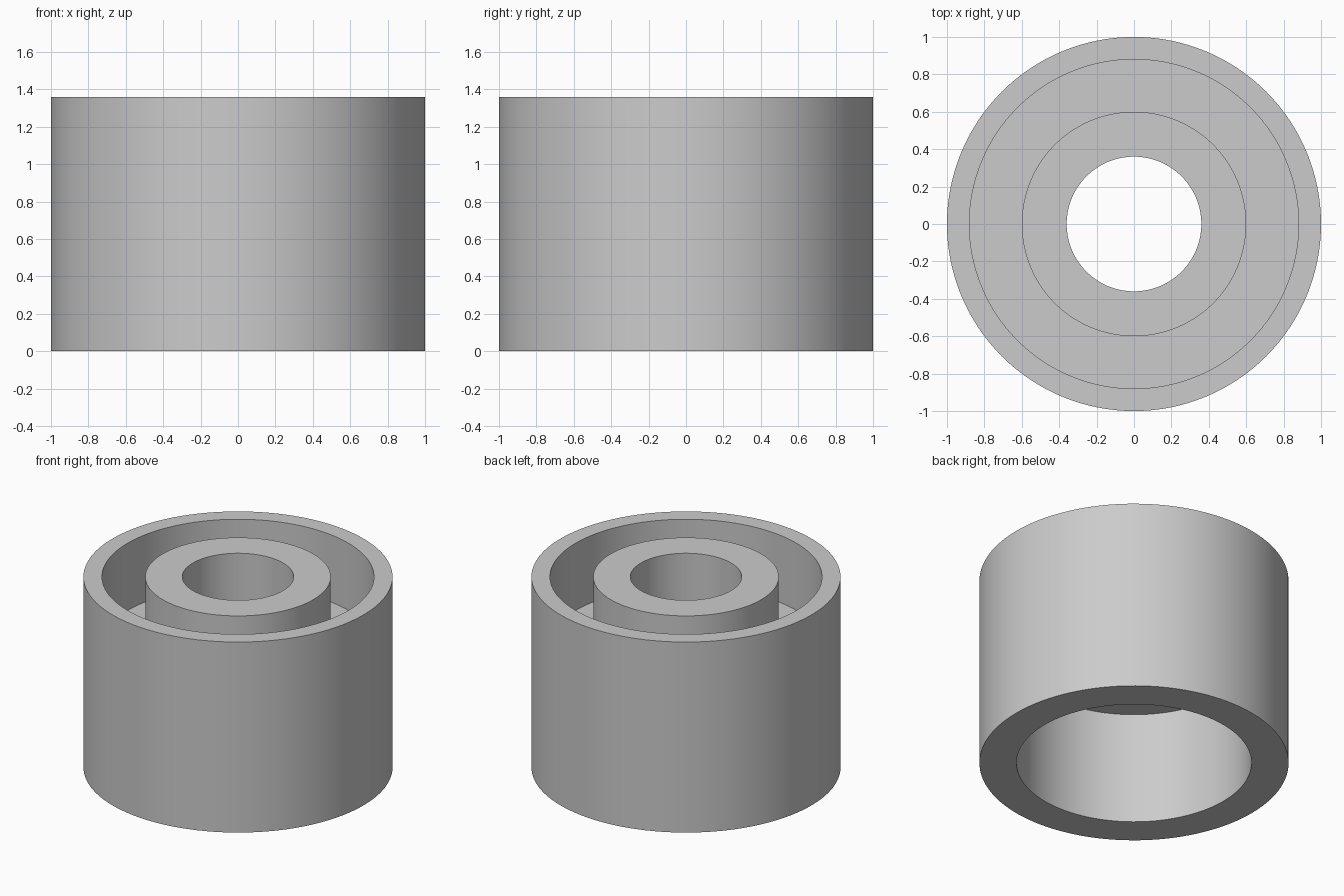
import bpy
import bmesh
import math
from mathutils import Vector

cube = bpy.data.objects.get("Cube")
if cube:
    bpy.data.objects.remove(cube, do_unlink=True)

# Single plain grey
grey = bpy.data.materials.new("light grey")
grey.use_nodes = True
colour = (0.6, 0.6, 0.6, 1)
grey.diffuse_color = colour
grey.node_tree.nodes["Principled BSDF"].inputs["Base Color"].default_value = colour


def lathe(name, profile, segments, material):
    """Revolve a closed (radius, height) outline around z."""
    bm = bmesh.new()
    verts = [bm.verts.new(Vector((r, 0, z))) for r, z in profile]
    edges = [bm.edges.new((a, b)) for a, b in zip(verts, verts[1:] + verts[:1])]
    bmesh.ops.spin(bm, geom=verts + edges, axis=(0, 0, 1), cent=(0, 0, 0),
                   angle=math.tau, steps=segments, use_duplicate=False)
    bmesh.ops.remove_doubles(bm, verts=bm.verts, dist=0.0001)
    bmesh.ops.recalc_face_normals(bm, faces=bm.faces)
    mesh = bpy.data.meshes.new(name)
    bm.to_mesh(mesh)
    bm.free()
    mesh.materials.append(material)
    obj = bpy.data.objects.new(name, mesh)
    bpy.context.collection.objects.link(obj)
    bpy.ops.object.select_all(action="DESELECT")
    obj.select_set(True)
    bpy.context.view_layer.objects.active = obj
    bpy.ops.object.shade_smooth_by_angle(angle=math.radians(30))
    return obj


height = 1.36
outer, rim_inner, hub, bore, recess = 1.0, 0.88, 0.6, 0.36, 0.76
groove_floor, recess_ceiling = 0.88, 0.8

# Outer wall, top groove, central hub with through bore, and bottom recess
lathe("grooved_sleeve", [
    (outer, 0), (outer, height),
    (rim_inner, height), (rim_inner, groove_floor),
    (hub, groove_floor), (hub, height),
    (bore, height), (bore, recess_ceiling),
    (recess, recess_ceiling), (recess, 0),
], 128, grey)
